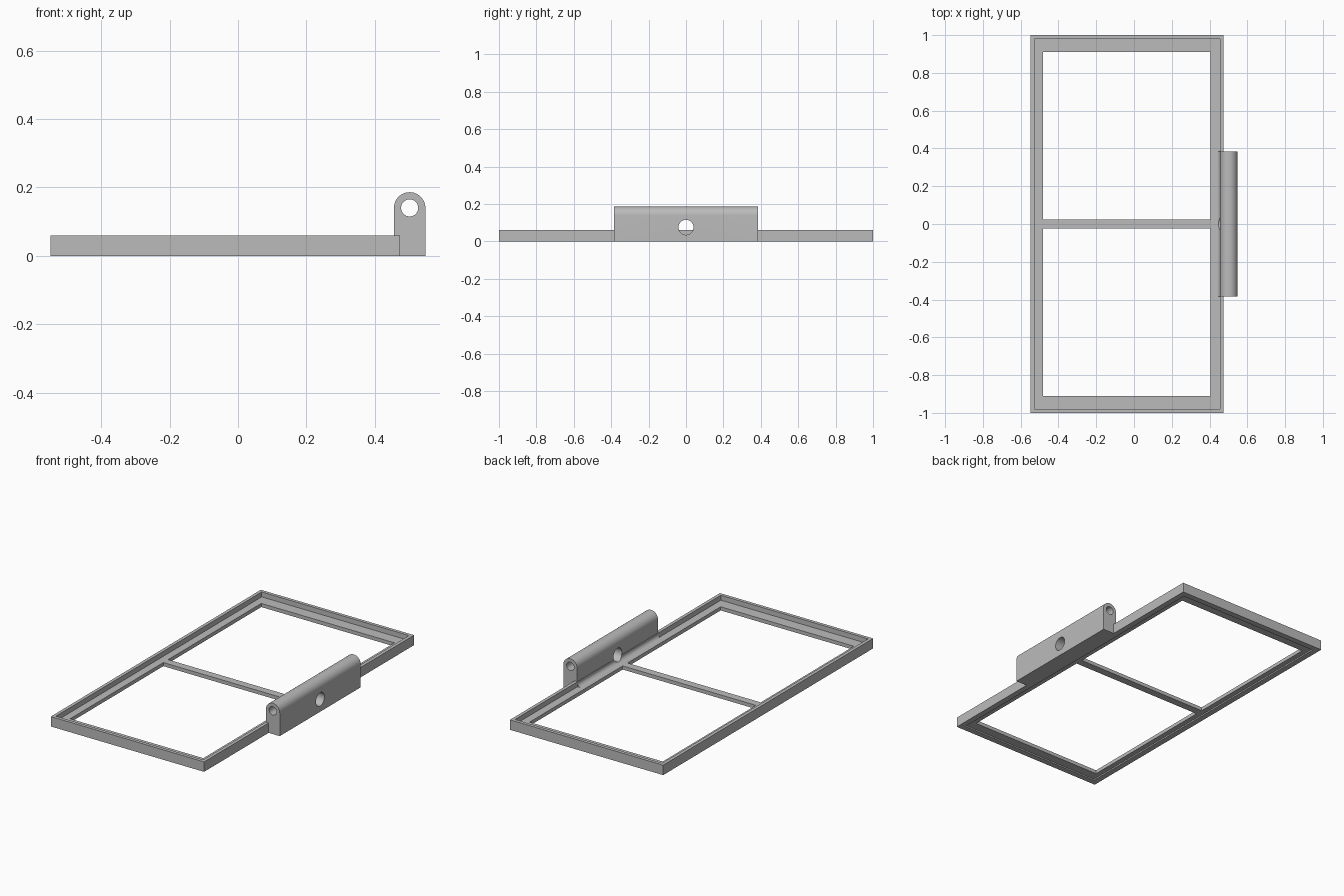
import bpy, bmesh, math
from mathutils import Matrix

old = bpy.data.objects.get("Cube")
if old:
    bpy.data.objects.remove(old, do_unlink=True)

grey = bpy.data.materials.new("plain grey")
grey.use_nodes = True
grey.diffuse_color = (0.5, 0.5, 0.5, 1)
grey.node_tree.nodes["Principled BSDF"].inputs["Base Color"].default_value = grey.diffuse_color


def finish(name, bm):
    bmesh.ops.recalc_face_normals(bm, faces=bm.faces)
    mesh = bpy.data.meshes.new(name)
    bm.to_mesh(mesh)
    bm.free()
    mesh.materials.append(grey)
    ob = bpy.data.objects.new(name, mesh)
    bpy.context.collection.objects.link(ob)
    return ob


def box(name, x0, x1, y0, y1, z0, z1):
    bm = bmesh.new()
    bmesh.ops.create_cube(bm, size=1)
    for v in bm.verts:
        v.co = ((x0 + x1) / 2 + v.co.x * (x1 - x0),
                (y0 + y1) / 2 + v.co.y * (y1 - y0),
                (z0 + z1) / 2 + v.co.z * (z1 - z0))
    return finish(name, bm)


def rod(name, radius, length, axis, centre):
    bm = bmesh.new()
    turn = Matrix.Rotation(math.pi / 2, 4, axis)
    bmesh.ops.create_cone(bm, cap_ends=True, segments=48, radius1=radius, radius2=radius,
                          depth=length, matrix=Matrix.Translation(centre) @ turn)
    return finish(name, bm)


def combine(target, other, operation):
    mod = target.modifiers.new(operation.title(), 'BOOLEAN')
    mod.operation, mod.solver, mod.object = operation, 'EXACT', other
    bpy.context.view_layer.objects.active = target
    bpy.ops.object.modifier_apply(modifier=mod.name)
    bpy.data.objects.remove(other, do_unlink=True)


LEFT, RIGHT = -0.548, 0.474
LEDGE = 0.03
UNDER = 0.008

# Rectangular frame with a raised rim, a shallow underside step and two openings
frame = box("frame_with_hinge", LEFT, RIGHT, -1, 1, 0, 0.06)
for inset, z0, z1 in ((0.02, LEDGE, 0.1), (0.035, -0.1, UNDER)):
    combine(frame, box("recess", LEFT + inset, RIGHT - inset, -1 + inset, 1 - inset, z0, z1),
            'DIFFERENCE')
for side in (-1, 1):
    y0, y1 = sorted((side * 0.023, side * 0.91))
    combine(frame, box("opening", -0.482, 0.406, y0, y1, -0.1, 0.1), 'DIFFERENCE')

# Hinge block: rounded top and a concave fillet down to the ledge
cx, cz, r = 0.502, 0.14, 0.046
profile = [(0.46, 0), (cx + r, 0)]
profile += [(cx + r * math.cos(a), cz + r * math.sin(a))
            for a in (math.pi * i / 24 for i in range(25))]
profile += [(0.434 + 0.022 * math.cos(a), 0.058 - 0.028 * math.sin(a))
            for a in (math.pi / 2 * i / 8 for i in range(9))]
profile += [(0.434, 0.02), (0.46, 0.02)]
bm = bmesh.new()
face = bm.faces.new([bm.verts.new((x, -0.385, z)) for x, z in profile])
out = bmesh.ops.extrude_face_region(bm, geom=[face])
bmesh.ops.translate(bm, vec=(0, 0.77, 0),
                    verts=[g for g in out["geom"] if isinstance(g, bmesh.types.BMVert)])
combine(frame, finish("hinge_block", bm), 'UNION')

# Long pin bore and the cross hole through the block
combine(frame, rod("pin_bore", 0.025, 1, 'X', (cx, 0, cz)), 'DIFFERENCE')
combine(frame, rod("cross_hole", 0.04, 0.3, 'Y', (0.53, 0, 0.075)), 'DIFFERENCE')

bpy.ops.object.select_all(action='DESELECT')
frame.select_set(True)
bpy.context.view_layer.objects.active = frame
bpy.ops.object.shade_smooth_by_angle(angle=math.radians(30))
